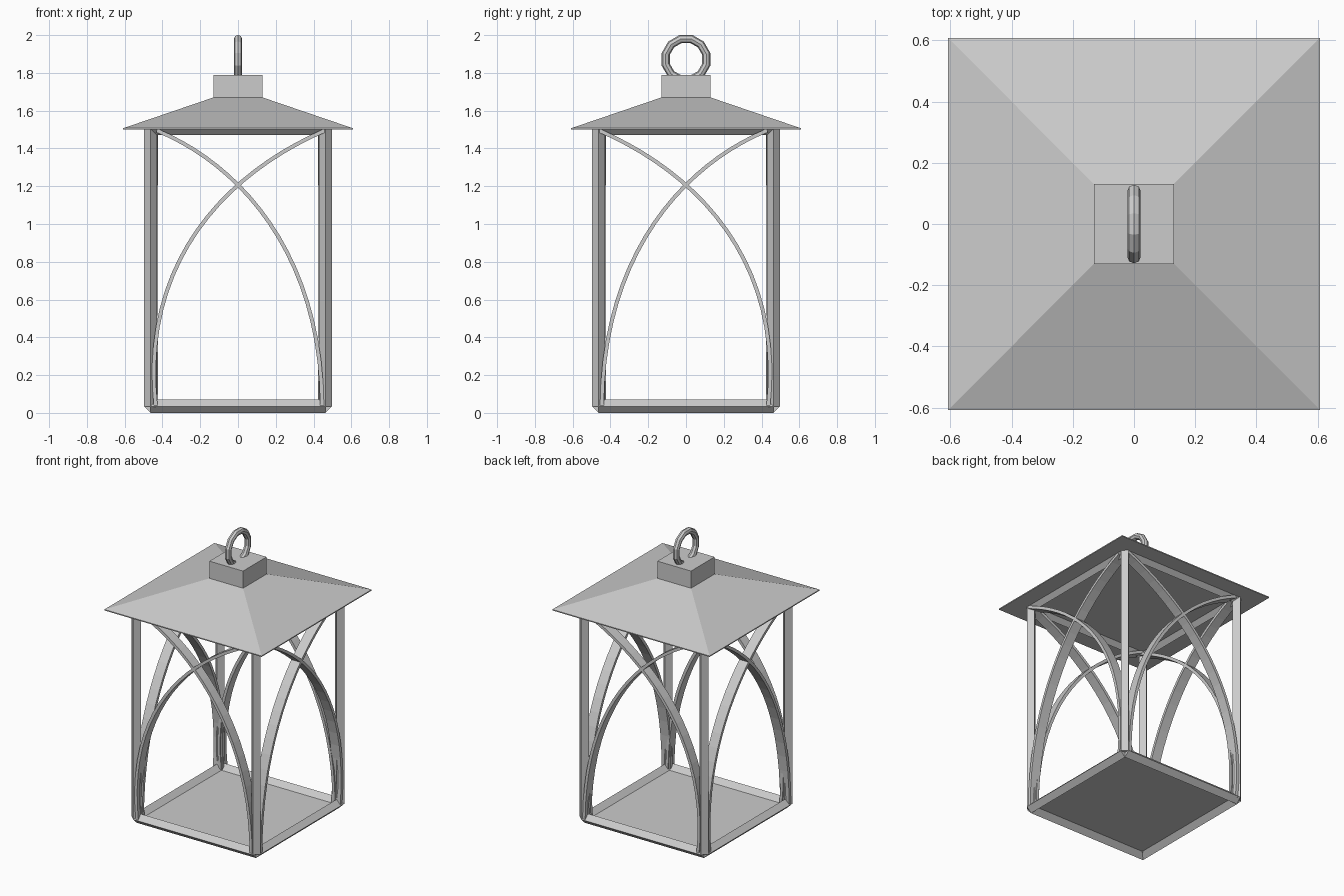
import bpy, bmesh
from math import pi, sqrt
from mathutils import Vector, Matrix

if "Cube" in bpy.data.objects:
    bpy.data.objects.remove(bpy.data.objects["Cube"])

C = 0.463          # frame centre line
D = 0.035          # half diagonal of the diamond bars
ZB, ZT = 0.035, 1.505


def make(name, bm):
    bmesh.ops.recalc_face_normals(bm, faces=bm.faces)
    me = bpy.data.meshes.new(name)
    bm.to_mesh(me)
    bm.free()
    ob = bpy.data.objects.new(name, me)
    bpy.context.collection.objects.link(ob)
    return ob


def loft(name, rings, caps=True):
    """Skin a list of equal-length point rings."""
    bm = bmesh.new()
    vs = [[bm.verts.new(p) for p in r] for r in rings]
    n = len(vs[0])
    for a, b in zip(vs, vs[1:]):
        for i in range(n):
            bm.faces.new((a[i], a[(i + 1) % n], b[(i + 1) % n], b[i]))
    if caps:
        bm.faces.new(vs[0])
        bm.faces.new(vs[-1])
    return make(name, bm)


def square(h, z):
    return [(-h, -h, z), (h, -h, z), (h, h, z), (-h, h, z)]


def bar(name, a, b, mat=None):
    """Diamond-section bar between two points along one axis."""
    a, b = Vector(a), Vector(b)
    axis = max(range(3), key=lambda i: abs(b[i] - a[i]))
    u, v = [Vector([float(i == j) for j in range(3)]) * D for i in range(3) if i != axis]
    loft(name, [[p + u, p + v, p - u, p - v] for p in (a, b)])


# frame: corner posts, bottom and top rails
for i, (sx, sy) in enumerate([(-1, -1), (1, -1), (1, 1), (-1, 1)]):
    bar(f"corner_post_{i}", (sx * C, sy * C, ZB), (sx * C, sy * C, ZT))
for z, label in ((ZB, "bottom"), (ZT, "top")):
    for s in (-1, 1):
        bar(f"{label}_rail_x_{s}", (-C, s * C, z), (C, s * C, z))
        bar(f"{label}_rail_y_{s}", (s * C, -C, z), (s * C, C, z))

# floor panel
bm = bmesh.new()
bm.faces.new([bm.verts.new(p) for p in square(C, ZB)])
make("floor_panel", bm)

# roof and cap block
loft("roof", [square(0.608, 1.5), square(0.608, 1.507), square(0.13, 1.67)])
loft("roof_cap", [square(0.13, 1.665), square(0.13, 1.79)])

# hanging ring, standing in the y-z plane
bpy.ops.mesh.primitive_torus_add(major_segments=12, minor_segments=8,
                                 major_radius=0.111, minor_radius=0.022)
ring = bpy.context.object
ring.name = "hanging_ring"
ring.data.transform(Matrix.Translation((0, 0, 1.872)) @ Matrix.Rotation(pi / 2, 4, 'Y')
                    @ Matrix.Rotation(pi / 12, 4, 'Z'))


# crossing arched ribbons on every side
def ribbon(name, ctrl, place, n=20, half=0.01, depth=0.035):
    p = [Vector(c) for c in ctrl]
    rings = []
    for k in range(n + 1):
        t = k / n
        s = 1 - t
        q = p[0] * s**3 + p[1] * 3 * s * s * t + p[2] * 3 * s * t * t + p[3] * t**3
        d = (p[1] - p[0]) * s * s + (p[2] - p[1]) * 2 * s * t + (p[3] - p[2]) * t * t
        d.normalize()
        o = Vector((-d.y, d.x)) * half
        rings.append([place(w.x, f, w.y) for w, f in
                      ((q + o, C - depth - 0.005), (q + o, C + depth - 0.005),
                       (q - o, C + depth - 0.005), (q - o, C - depth - 0.005))])
    loft(name, rings)


ARCH_A = [(0.445, 0.04), (0.44, 0.85), (0.0, 1.32), (-0.43, 1.495)]
ARCH_B = [(-0.435, 0.03), (-0.52, 0.80), (-0.06, 1.27), (0.46, 1.495)]
for s, (fb, lr) in ((-1, ("front", "left")), (1, ("back", "right"))):
    for tag, arch in (("a", ARCH_A), ("b", ARCH_B)):
        ribbon(f"{fb}_arch_{tag}", arch, lambda u, f, z: (u, s * f, z))
        ribbon(f"{lr}_arch_{tag}", arch, lambda u, f, z: (s * f, -u, z))
